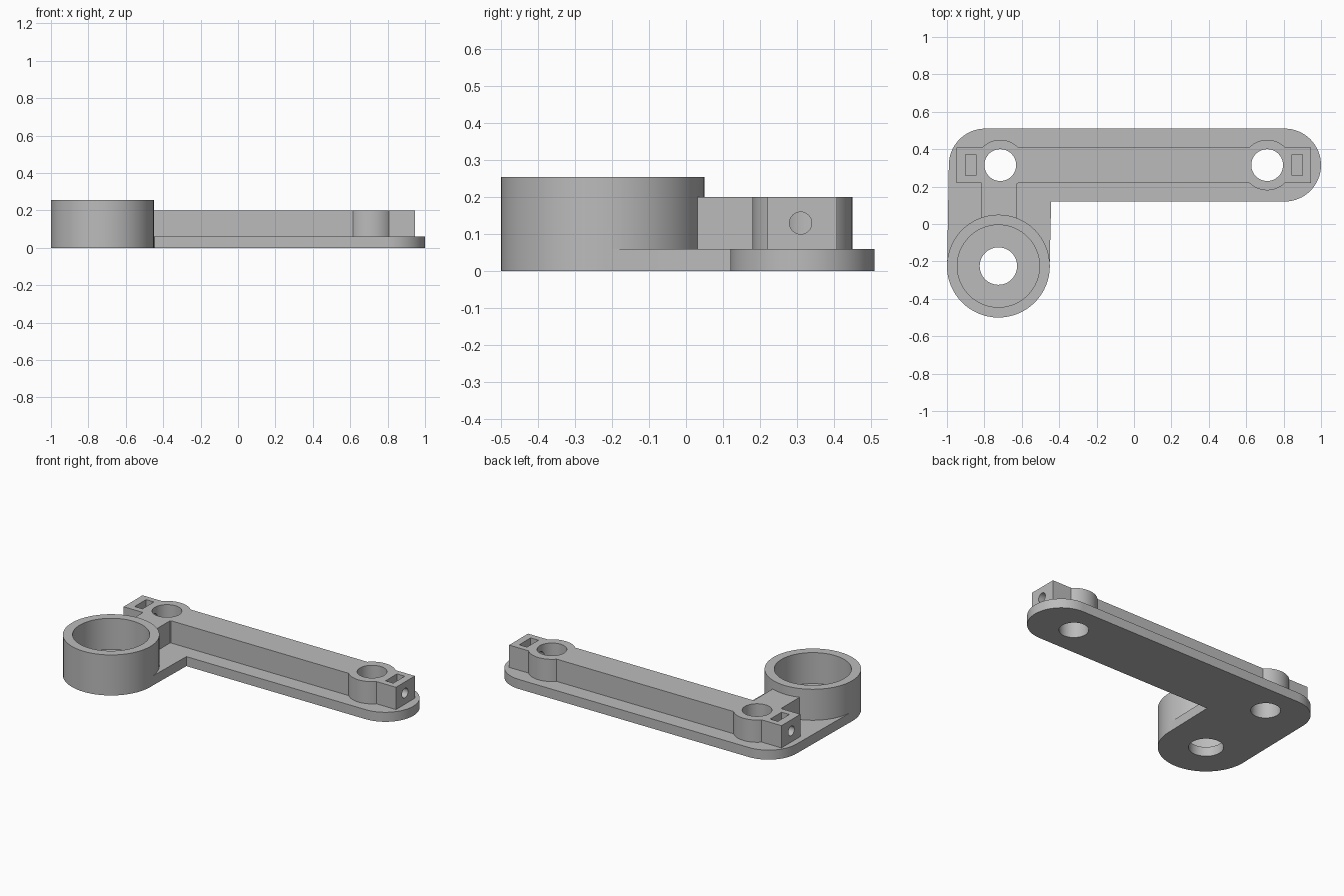
import bpy, bmesh, math

cube = bpy.data.objects.get("Cube")
if cube:
    bpy.data.objects.remove(cube, do_unlink=True)

grey = bpy.data.materials.new("plain grey")
grey.use_nodes = True
colour = (0.5, 0.5, 0.5, 1)
grey.diffuse_color = colour
grey.node_tree.nodes["Principled BSDF"].inputs["Base Color"].default_value = colour

PLATE, RIB, CUP = 0.06, 0.2, 0.255
ARM_Y = 0.315
CUP_X, CUP_Y, CUP_R = -0.725, -0.225, 0.275


def prism(name, points, z0, z1):
    """Extrude a flat outline between two heights."""
    bm = bmesh.new()
    face = bm.faces.new([bm.verts.new((x, y, z0)) for x, y in points])
    top = bmesh.ops.extrude_face_region(bm, geom=[face])["geom"]
    bmesh.ops.translate(bm, vec=(0, 0, z1 - z0),
                        verts=[v for v in top if isinstance(v, bmesh.types.BMVert)])
    bmesh.ops.recalc_face_normals(bm, faces=bm.faces)
    mesh = bpy.data.meshes.new(name)
    bm.to_mesh(mesh)
    bm.free()
    mesh.materials.append(grey)
    obj = bpy.data.objects.new(name, mesh)
    bpy.context.collection.objects.link(obj)
    return obj


def arc(cx, cy, r, start, end, steps):
    angles = [math.radians(start + (end - start) * i / steps) for i in range(steps + 1)]
    return [(cx + r * math.cos(a), cy + r * math.sin(a)) for a in angles]


def cylinder(name, cx, cy, r, z0, z1, sides=64):
    return prism(name, arc(cx, cy, r, 0, 360, sides)[:-1], z0, z1)


def box(name, x0, x1, y0, y1, z0, z1):
    return prism(name, [(x0, y0), (x1, y0), (x1, y1), (x0, y1)], z0, z1)


def combine(target, other, operation):
    mod = target.modifiers.new("combine", "BOOLEAN")
    mod.object, mod.operation, mod.solver = other, operation, "EXACT"
    bpy.context.view_layer.objects.active = target
    bpy.ops.object.modifier_apply(modifier=mod.name)
    bpy.data.objects.remove(other, do_unlink=True)


# L-shaped base plate with rounded ends
outline = (arc(0.805, ARM_Y, 0.195, -90, 90, 32)
           + arc(-0.795, ARM_Y, 0.195, 90, 180, 16)
           + arc(CUP_X, CUP_Y, CUP_R - 0.001, 180, 360, 32)
           + [(-0.443, 0.12)])
bracket = prism("bracket", outline, 0, PLATE)

# Raised rib, link to the cup, screw bosses and cup body
bosses = (-0.715, 0.712)
parts = [box("rib", -0.95, 0.945, 0.22, 0.408, 0.03, RIB),
         box("link", -0.815, -0.625, 0.005, 0.3, 0.03, RIB),
         cylinder("cup", CUP_X, CUP_Y, CUP_R, 0, CUP)]
parts += [cylinder("boss", x, ARM_Y, 0.135, 0.03, RIB) for x in bosses]
for part in parts:
    combine(bracket, part, "UNION")

# Cup bore and floor hole, screw holes
cutters = [cylinder("cup_bore", CUP_X, CUP_Y, 0.22, PLATE, 0.4),
           cylinder("cup_hole", CUP_X, CUP_Y, 0.1, -0.1, 0.1)]
cutters += [cylinder("screw_hole", x, ARM_Y, 0.085, -0.1, 0.4) for x in bosses]

# Nut slots and the end holes running through them
for side in (-1, 1):
    x = side * 0.873
    cutters.append(box("nut_slot", x - 0.027, x + 0.027, 0.258, 0.372, 0.065, 0.4))
    end_hole = cylinder("end_hole", 0, 0, 0.03, -0.15, 0.15, 32)
    end_hole.rotation_euler.y = math.pi / 2
    end_hole.location = (side * 0.875, 0.31, 0.13)
    cutters.append(end_hole)
bpy.context.view_layer.update()
for cutter in cutters:
    combine(bracket, cutter, "DIFFERENCE")

# Smooth round walls, crisp edges
bpy.ops.object.select_all(action="DESELECT")
bracket.select_set(True)
bpy.context.view_layer.objects.active = bracket
bpy.ops.object.shade_smooth_by_angle(angle=math.radians(30))
